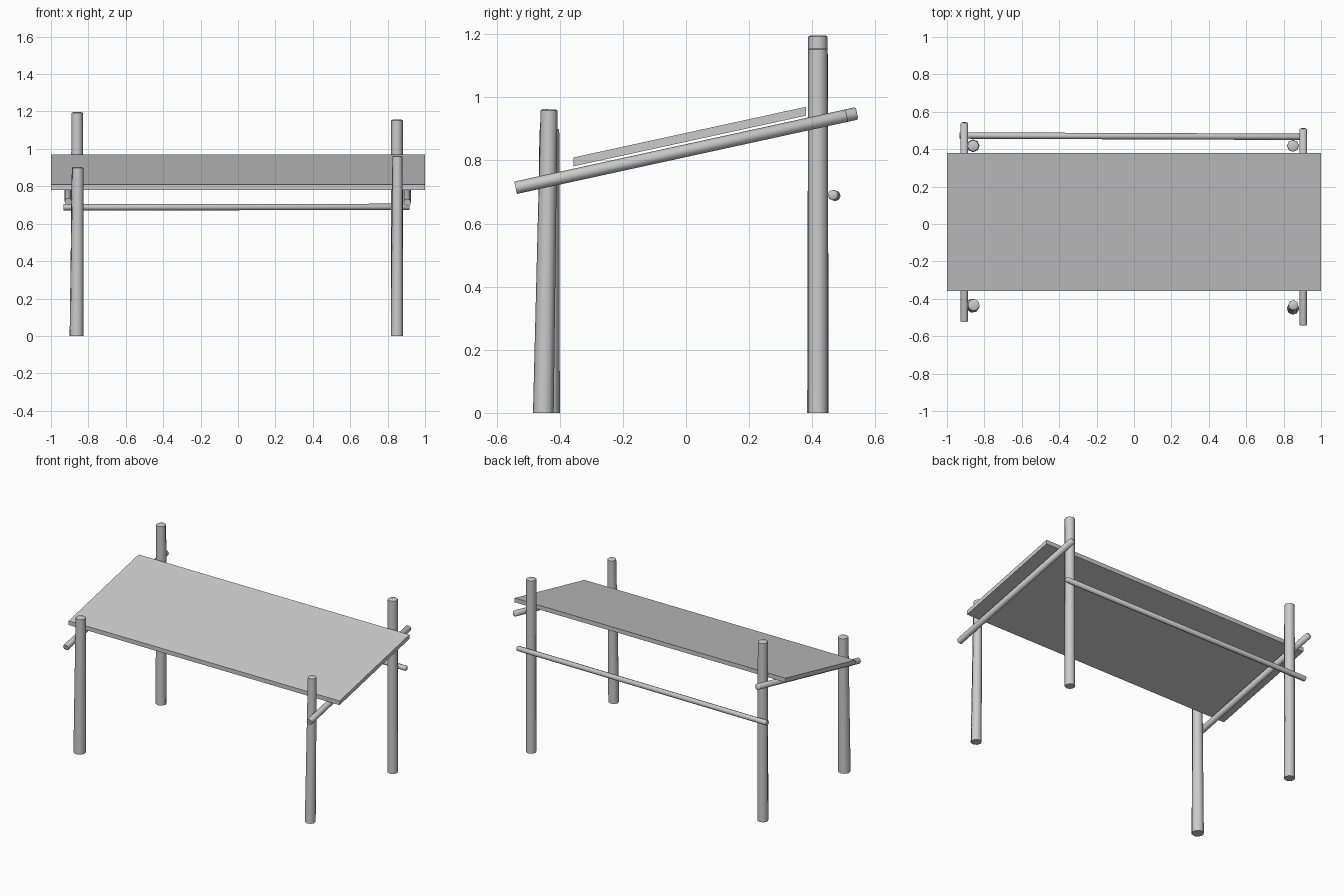
import bpy
import bmesh
from mathutils import Vector

cube = bpy.data.objects.get("Cube")
if cube:
    bpy.data.objects.remove(cube, do_unlink=True)

grey = bpy.data.materials.new("plain grey")
grey.use_nodes = True
colour = (0.6, 0.6, 0.6, 1)
grey.diffuse_color = colour
grey.node_tree.nodes["Principled BSDF"].inputs["Base Color"].default_value = colour


def add_object(name, bm):
    bmesh.ops.recalc_face_normals(bm, faces=bm.faces)
    mesh = bpy.data.meshes.new(name)
    bm.to_mesh(mesh)
    bm.free()
    mesh.materials.append(grey)
    obj = bpy.data.objects.new(name, mesh)
    bpy.context.collection.objects.link(obj)
    return obj


def pole(name, start, end, r_start, r_end, sides=8):
    """Tapered round pole between two points, with a slightly domed far end."""
    start, end = Vector(start), Vector(end)
    axis = end - start
    turn = axis.to_track_quat("Z", "Y")
    length = axis.length
    bm = bmesh.new()
    bmesh.ops.create_cone(bm, cap_ends=True, segments=sides,
                          radius1=r_start, radius2=r_end, depth=length)
    top = [f for f in bm.faces if f.normal.z > 0.9]
    bmesh.ops.inset_region(bm, faces=top, thickness=r_end * 0.25, depth=0.004)
    for v in bm.verts:
        v.co = start + turn @ (v.co + Vector((0, 0, length / 2 - 0.002)))
        v.co.z = max(v.co.z, 0)
    obj = add_object(name, bm)
    bpy.ops.object.select_all(action="DESELECT")
    obj.select_set(True)
    bpy.context.view_layer.objects.active = obj
    bpy.ops.object.shade_smooth_by_angle(angle=0.9)
    return obj


# Upright posts, each cut to its own height
pole("front_right_post", (-0.863, -0.437, 0), (-0.857, -0.433, 0.90), 0.038, 0.032)
pole("front_left_post", (0.85, -0.452, 0), (0.852, -0.434, 0.96), 0.033, 0.027)
pole("back_right_post", (-0.86, 0.418, 0), (-0.86, 0.418, 1.194), 0.034, 0.031)
pole("back_left_post", (0.85, 0.418, 0), (0.85, 0.418, 1.154), 0.032, 0.031)

# Sloping side rails carrying the board
def rail_z(y):
    return 0.831 + 0.218 * y

for name, x, y0, y1 in (("right_rail", -0.907, -0.518, 0.54),
                        ("left_rail", 0.905, -0.538, 0.508)):
    pole(name, (x, y0, rail_z(y0)), (x, y1, rail_z(y1)), 0.02, 0.02)

# Cross bar behind the back posts
pole("back_cross_bar", (-0.93, 0.473, 0.688), (0.916, 0.466, 0.69), 0.017, 0.017)

# Sloping board, with upright front and back edges
bm = bmesh.new()
bmesh.ops.create_cube(bm, size=1)
for v in bm.verts:
    y = 0.38 if v.co.y > 0 else -0.357
    z = 0.873 + 0.218 * y + v.co.z * 0.028
    v.co = (v.co.x * 2, y, z)
add_object("board", bm)
